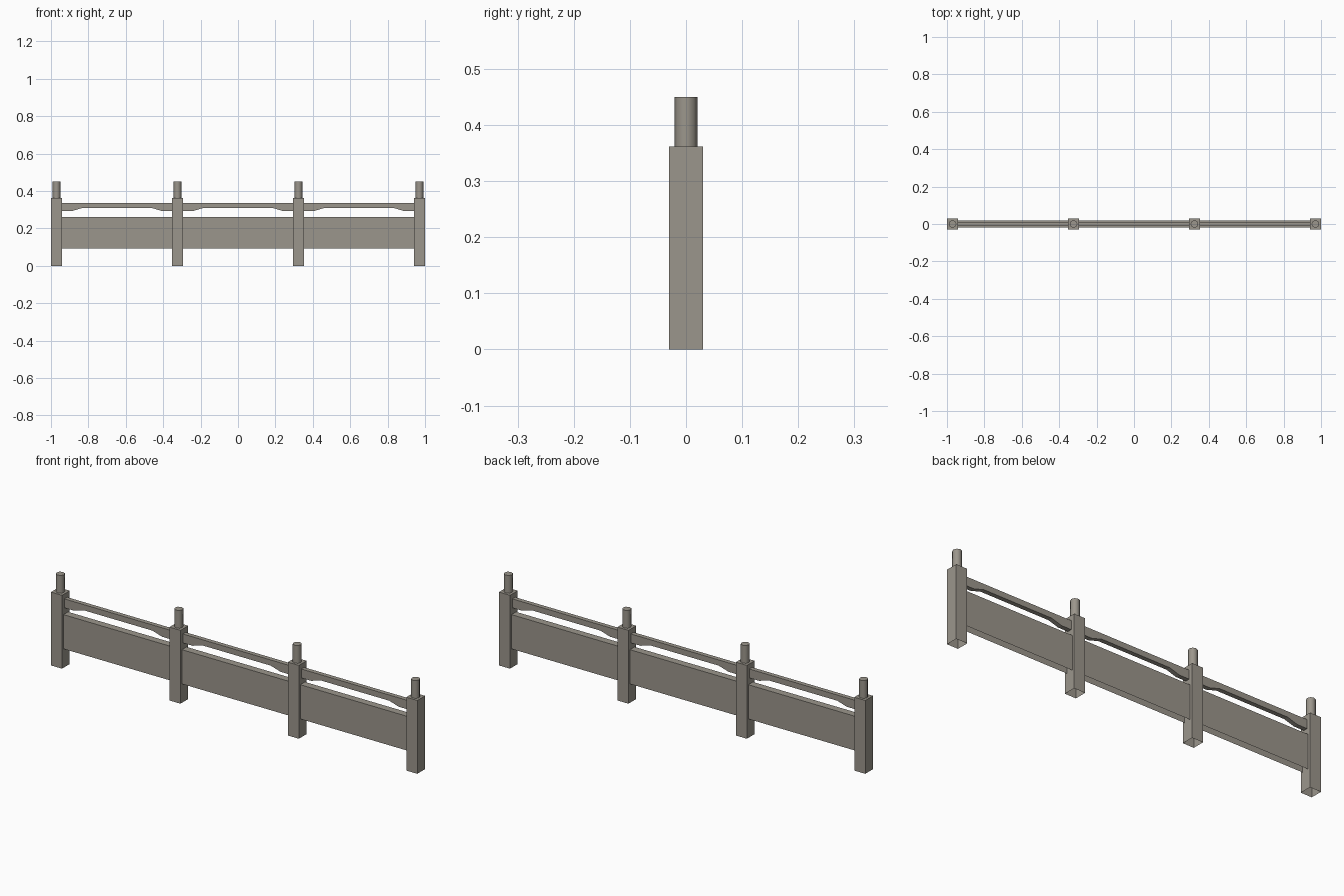
import bpy, bmesh, math

if "Cube" in bpy.data.objects:
    bpy.data.objects.remove(bpy.data.objects["Cube"])

stone = bpy.data.materials.new("warm grey stone")
stone.diffuse_color = (0.33, 0.305, 0.262, 1)
stone.use_nodes = True
stone.node_tree.nodes["Principled BSDF"].inputs["Base Color"].default_value = stone.diffuse_color

POSTS = [-0.97, -0.3233, 0.3233, 0.97]
HALF = 0.03


def finish(name, bm):
    bmesh.ops.recalc_face_normals(bm, faces=bm.faces[:])
    mesh = bpy.data.meshes.new(name)
    bm.to_mesh(mesh)
    bm.free()
    mesh.materials.append(stone)
    obj = bpy.data.objects.new(name, mesh)
    bpy.context.collection.objects.link(obj)
    return obj


def prism(name, outline, half_depth, open_bottom=False):
    """Extrude an x-z outline symmetrically along y."""
    bm = bmesh.new()
    face = bm.faces.new([bm.verts.new((x, -half_depth, z)) for x, z in outline])
    out = bmesh.ops.extrude_face_region(bm, geom=[face], use_keep_orig=True)
    for v in out["geom"]:
        if isinstance(v, bmesh.types.BMVert):
            v.co.y = half_depth
    bmesh.ops.recalc_face_normals(bm, faces=bm.faces[:])
    if open_bottom:
        low = [f for f in bm.faces if f.normal.z < -0.9]
        bmesh.ops.delete(bm, geom=low, context='FACES_ONLY')
    return finish(name, bm)


def rect(x0, x1, z0, z1):
    return [(x0, z0), (x1, z0), (x1, z1), (x0, z1)]


# posts (open underneath) with round pegs on top
for i, x in enumerate(POSTS, 1):
    prism(f"post_{i}", rect(x - HALF, x + HALF, 0, 0.362), HALF, True)
    bpy.ops.mesh.primitive_cylinder_add(vertices=8, radius=0.0205, depth=0.088,
                                        location=(x, 0, 0.406))
    peg = bpy.context.object
    peg.name = f"peg_{i}"
    peg.data.materials.append(stone)
    bpy.ops.object.shade_smooth_by_angle(angle=math.radians(50))

# panels and bracketed rails between the posts
for i, (a, b) in enumerate(zip(POSTS, POSTS[1:]), 1):
    x0, x1 = a + HALF, b - HALF
    prism(f"panel_{i}", rect(x0, x1, 0.093, 0.262), 0.018, True)
    s = 0.0535
    prism(f"rail_{i}", [(x0, 0.293), (x0 + s, 0.293), (x0 + 2 * s, 0.309),
                        (x1 - 2 * s, 0.309), (x1 - s, 0.293), (x1, 0.293),
                        (x1, 0.337), (x0, 0.337)], 0.011)
